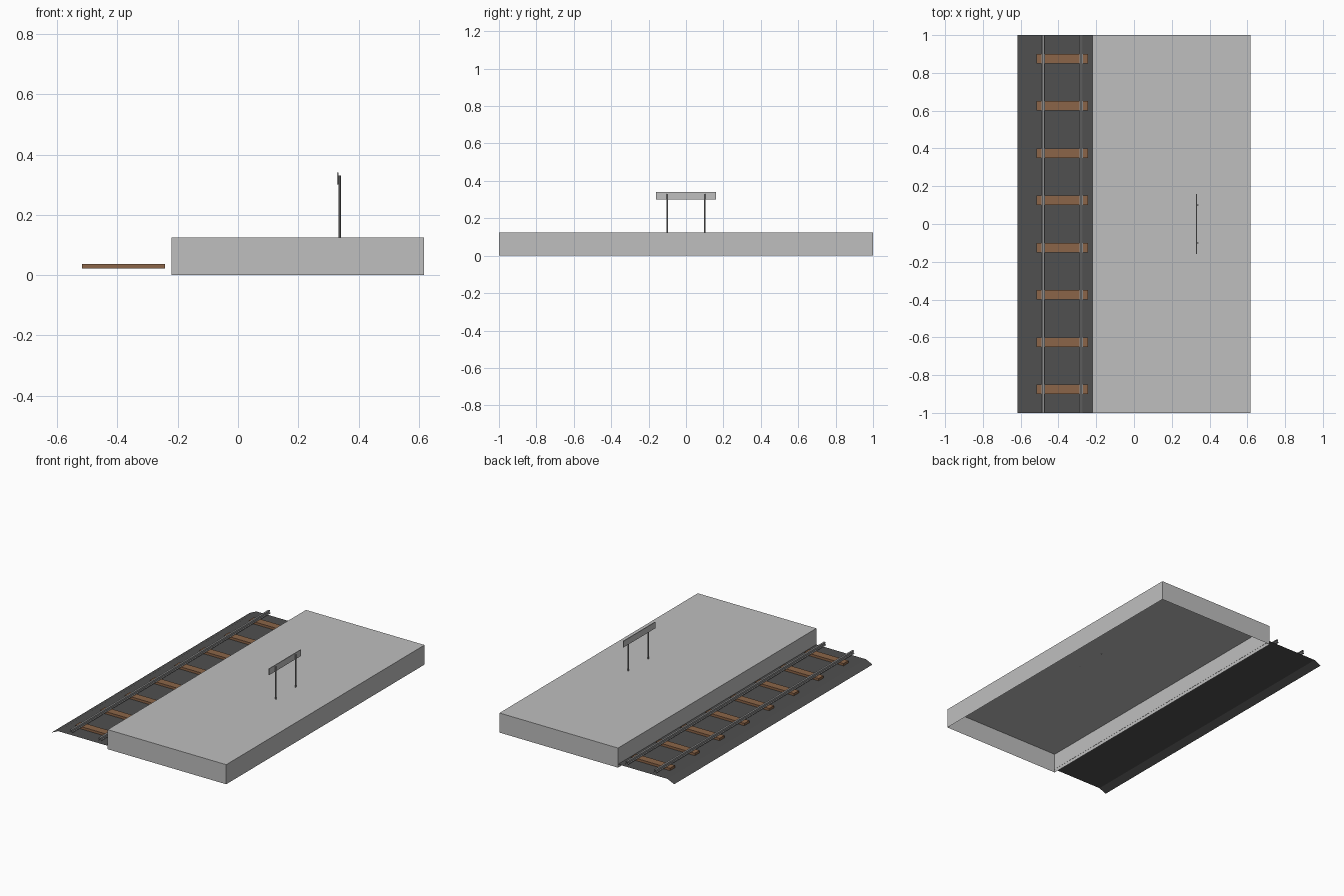
import bpy
import bmesh
from mathutils import Matrix

old = bpy.data.objects.get("Cube")
if old:
    bpy.data.objects.remove(old, do_unlink=True)


def material(name, r, g, b):
    m = bpy.data.materials.new(name)
    m.use_nodes = True
    m.diffuse_color = (r, g, b, 1)
    node = m.node_tree.nodes["Principled BSDF"]
    node.inputs["Base Color"].default_value = (r, g, b, 1)
    node.inputs["Roughness"].default_value = 0.8
    return m


concrete = material("concrete grey", 0.52, 0.52, 0.52)
gravel = material("dark gravel", 0.08, 0.08, 0.08)
wood = material("sleeper brown", 0.26, 0.13, 0.065)
steel = material("steel grey", 0.28, 0.28, 0.28)


def finish(name, bm, mat):
    mesh = bpy.data.meshes.new(name)
    bm.to_mesh(mesh)
    bm.free()
    mesh.materials.append(mat)
    obj = bpy.data.objects.new(name, mesh)
    bpy.context.collection.objects.link(obj)
    return obj


def box(name, low, high, mat, open_bottom=False):
    bm = bmesh.new()
    size = [h - l for l, h in zip(low, high)]
    mid = [(h + l) / 2 for l, h in zip(low, high)]
    bmesh.ops.create_cube(bm, size=1, matrix=Matrix.Translation(mid) @ Matrix.Diagonal((*size, 1)))
    if open_bottom:
        bm.normal_update()
        under = [f for f in bm.faces if f.normal.z < -0.5]
        bmesh.ops.delete(bm, geom=under, context='FACES_ONLY')
    return finish(name, bm, mat)


def sweep(name, profile, mat, centre=0.0):
    """Open-ended strip: an (x, z) profile drawn along the whole track."""
    bm = bmesh.new()
    ends = [[bm.verts.new((centre + x, y, z)) for x, z in profile] for y in (-1, 1)]
    for i in range(len(profile) - 1):
        bm.faces.new((ends[0][i], ends[0][i + 1], ends[1][i + 1], ends[1][i]))
    return finish(name, bm, mat)


# Platform slab, hollow underneath
box("platform", (-0.22, -1, 0), (0.617, 1, 0.125), concrete, open_bottom=True)

# Gravel bed with a sloping outer edge
sweep("track_bed", [(-0.617, 0), (-0.57, 0.0215), (-0.219, 0.0215)], gravel)

# Sleepers
for i in range(8):
    y = -0.875 + i * 0.25
    box(f"sleeper_{i + 1}", (-0.517, y - 0.025, 0.022), (-0.243, y + 0.025, 0.037), wood)

# Rails: foot, web and head
half = [(-0.009, 0.036), (-0.009, 0.039), (-0.003, 0.041), (-0.003, 0.047),
        (-0.006, 0.049), (-0.006, 0.055)]
rail = half + [(-x, z) for x, z in reversed(half)]
for name, x in (("outer_rail", -0.48), ("inner_rail", -0.28)):
    sweep(name, rail, steel, x)

# Sign board on two posts
box("sign_board", (0.328, -0.16, 0.30), (0.333, 0.16, 0.34), concrete)
for name, y in (("front_sign_post", -0.1), ("back_sign_post", 0.1)):
    bm = bmesh.new()
    bmesh.ops.create_cone(bm, cap_ends=True, segments=12, radius1=0.004, radius2=0.004,
                          depth=0.207, matrix=Matrix.Translation((0.337, y, 0.2275)))
    post = finish(name, bm, steel)
    bpy.ops.object.select_all(action='DESELECT')
    post.select_set(True)
    bpy.context.view_layer.objects.active = post
    bpy.ops.object.shade_smooth_by_angle()
